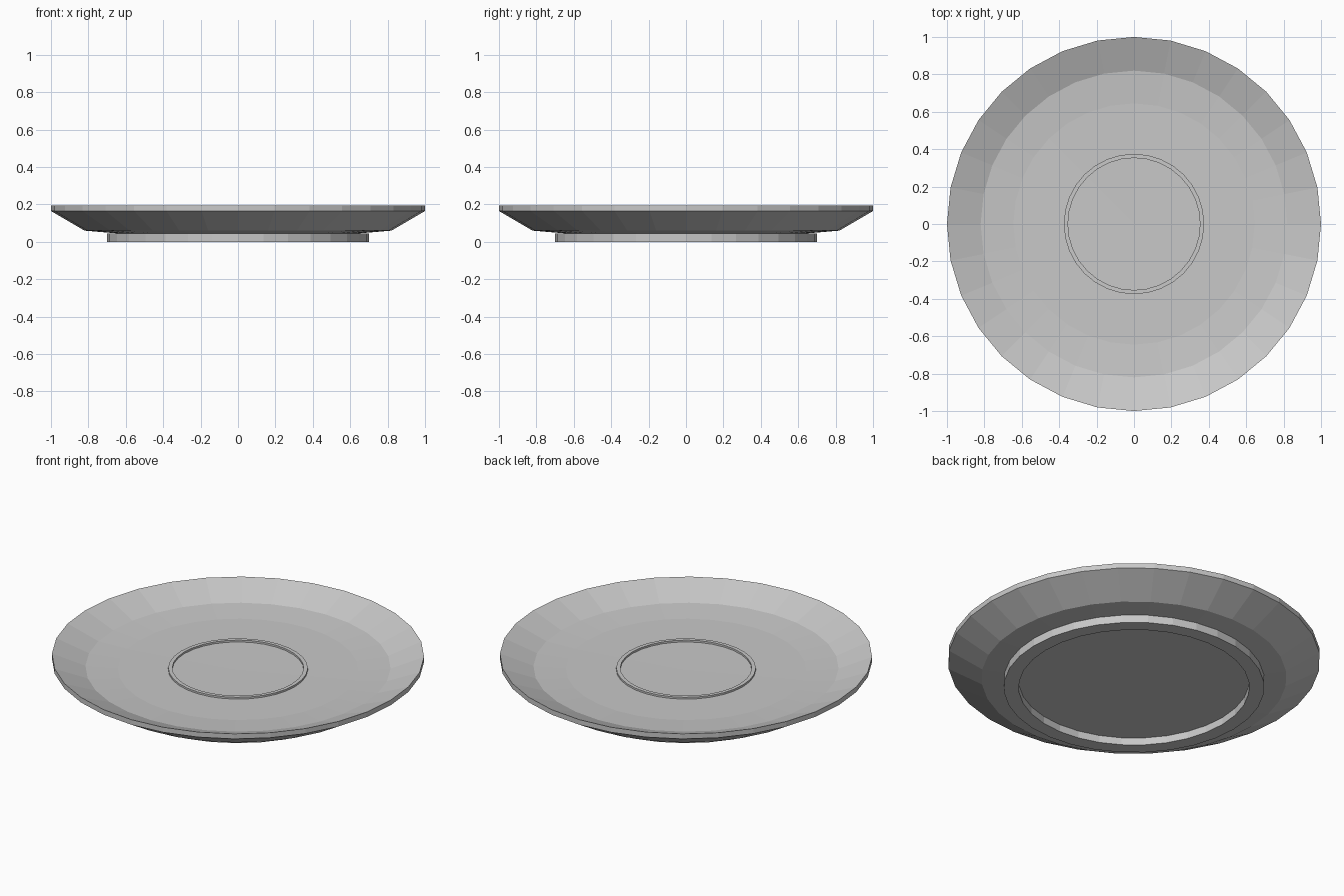
import bpy, bmesh, math

if "Cube" in bpy.data.objects:
    bpy.data.objects.remove(bpy.data.objects["Cube"])

SIDES = 32

glaze = bpy.data.materials.new("light grey glaze")
glaze.diffuse_color = (0.58, 0.58, 0.58, 1)
glaze.use_nodes = True
glaze.node_tree.nodes["Principled BSDF"].inputs["Base Color"].default_value = glaze.diffuse_color


def lathe(name, profile, closed=False):
    """Revolve (radius, z) points round z; radius 0 makes a pole."""
    bm = bmesh.new()
    rings = []
    for r, z in profile:
        if r == 0:
            rings.append([bm.verts.new((0, 0, z))] * SIDES)
        else:
            rings.append([bm.verts.new((r * math.cos(2 * math.pi * i / SIDES),
                                        r * math.sin(2 * math.pi * i / SIDES), z))
                          for i in range(SIDES)])
    pairs = list(zip(rings, rings[1:]))
    if closed:
        pairs.append((rings[-1], rings[0]))
    for a, b in pairs:
        for i in range(SIDES):
            j = (i + 1) % SIDES
            corners = list(dict.fromkeys([a[i], a[j], b[j], b[i]]))
            bm.faces.new(corners)
    bmesh.ops.recalc_face_normals(bm, faces=bm.faces)
    mesh = bpy.data.meshes.new(name)
    bm.to_mesh(mesh)
    bm.free()
    mesh.materials.append(glaze)
    obj = bpy.data.objects.new(name, mesh)
    bpy.context.collection.objects.link(obj)
    return obj


# Dish: underside, thin rim, sloped top and flat well
lathe("saucer_dish", [(0, 0.04), (0.62, 0.043), (0.82, 0.06), (1.0, 0.165),
                      (1.0, 0.195), (0.82, 0.124), (0.645, 0.111), (0, 0.107)])

# Raised ring that holds the cup
lathe("cup_ring", [(0.375, 0.10), (0.375, 0.12), (0.353, 0.12), (0.353, 0.10)], closed=True)

# Foot ring underneath
lathe("foot_ring", [(0.70, 0.0), (0.70, 0.046), (0.62, 0.046), (0.62, 0.0)], closed=True)
